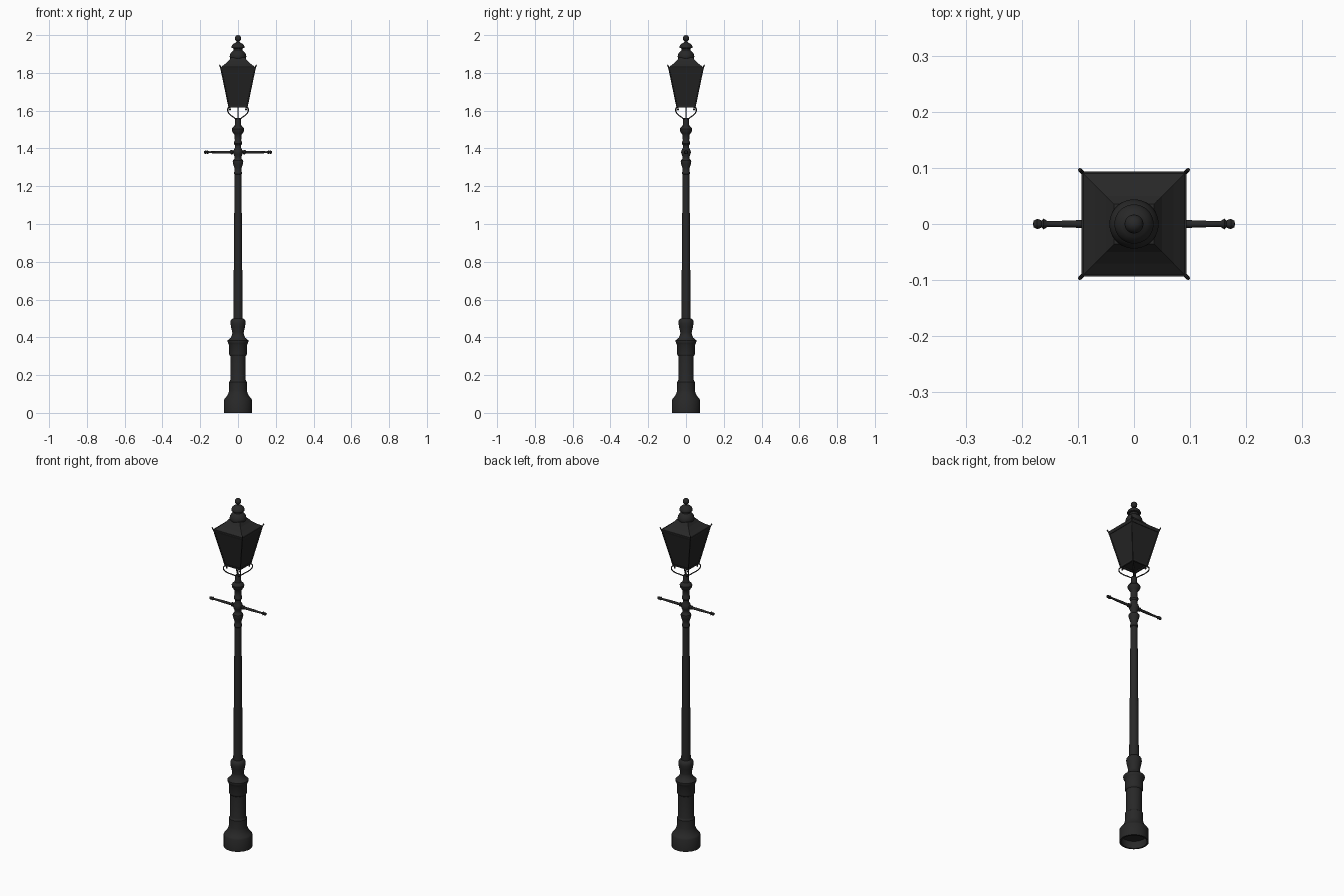
import bpy
import bmesh
from math import pi, cos, sin, radians
from mathutils import Matrix

cube = bpy.data.objects.get("Cube")
if cube:
    bpy.data.objects.remove(cube, do_unlink=True)

MM = 0.001  # profiles are written in thousandths of a unit


def make_material(name, colour):
    mat = bpy.data.materials.new(name)
    mat.use_nodes = True
    mat.diffuse_color = colour
    mat.node_tree.nodes["Principled BSDF"].inputs["Base Color"].default_value = colour
    return mat


iron = make_material("black_iron", (0.021, 0.021, 0.021, 1))
glass = make_material("dark_glass", (0.018, 0.018, 0.018, 1))


def finish(obj, smooth=True):
    bpy.ops.object.select_all(action='DESELECT')
    obj.select_set(True)
    bpy.context.view_layer.objects.active = obj
    if obj.type == 'CURVE':
        bpy.ops.object.convert(target='MESH')
    if smooth:
        bpy.ops.object.shade_smooth_by_angle(angle=radians(35))
    return bpy.context.view_layer.objects.active


def lathe(name, profile, mat=iron, sides=28, closed=False, matrix=None):
    """Turn (radius, height) points around z; four sides make a square part."""
    square = sides == 4
    grow = MM * (2 ** 0.5 if square else 1)
    turn = pi / 4 if square else 0
    bm = bmesh.new()
    rings = []
    for r, z in profile:
        if r == 0:
            rings.append([bm.verts.new((0, 0, z * MM))] * sides)
        else:
            angles = [turn + 2 * pi * i / sides for i in range(sides)]
            rings.append([bm.verts.new((r * grow * cos(a), r * grow * sin(a), z * MM))
                          for a in angles])
    pairs = list(zip(rings, rings[1:]))
    if closed:
        pairs.append((rings[-1], rings[0]))
    for low, high in pairs:
        for i in range(sides):
            j = (i + 1) % sides
            corners = list(dict.fromkeys((low[i], low[j], high[j], high[i])))
            if len(corners) > 2:
                bm.faces.new(corners)
    bmesh.ops.recalc_face_normals(bm, faces=bm.faces)
    if matrix:
        bm.transform(matrix)
    mesh = bpy.data.meshes.new(name)
    bm.to_mesh(mesh)
    bm.free()
    mesh.materials.append(mat)
    obj = bpy.data.objects.new(name, mesh)
    bpy.context.collection.objects.link(obj)
    return finish(obj, not square)


def tube(name, points, radius, smooth_path=True):
    """A round bar swept along points."""
    curve = bpy.data.curves.new(name, 'CURVE')
    curve.dimensions = '3D'
    curve.bevel_depth = radius * MM
    curve.bevel_resolution = 2
    curve.resolution_u = 5
    curve.use_fill_caps = True
    spline = curve.splines.new('BEZIER' if smooth_path else 'POLY')
    knots = spline.bezier_points if smooth_path else spline.points
    knots.add(len(points) - 1)
    for knot, (x, y, z) in zip(knots, points):
        if smooth_path:
            knot.co = (x * MM, y * MM, z * MM)
            knot.handle_left_type = knot.handle_right_type = 'AUTO'
        else:
            knot.co = (x * MM, y * MM, z * MM, 1)
    curve.materials.append(iron)
    obj = bpy.data.objects.new(name, curve)
    bpy.context.collection.objects.link(obj)
    return finish(obj)


def ball(name, x, y, z, radius):
    steps = 8
    profile = [(radius * sin(pi * i / steps) if 0 < i < steps else 0,
                -radius * cos(pi * i / steps)) for i in range(steps + 1)]
    return lathe(name, profile, sides=16,
                 matrix=Matrix.Translation((x * MM, y * MM, z * MM)))


# Hollow plinth and pedestal
lathe("pedestal", [
    (0, 40), (64, 40), (66, 0), (75, 0), (75, 68), (70, 76), (62, 84), (54, 98),
    (50, 108), (47, 118), (47, 164), (43, 169), (41, 175), (41, 300), (46, 306),
    (47, 312), (47, 360), (52, 368), (55, 376), (55, 384), (48, 390), (38, 398),
    (31, 415), (30, 425), (37, 455), (40, 475), (39, 487), (33, 496), (25, 500)])

# Tapered shaft
lathe("shaft", [(25, 498), (23, 700), (18, 1270)], sides=20)

# Turned capital
lathe("capital", [
    (18, 1262), (21, 1266), (21, 1274), (18, 1280), (19, 1295), (25, 1315),
    (28, 1328), (27, 1336), (19, 1344), (17, 1355), (23, 1368), (26, 1380),
    (23, 1392), (17, 1402), (17, 1418), (22, 1425), (22, 1434), (17, 1442),
    (18, 1470), (24, 1480), (32, 1492), (33, 1503), (28, 1511), (18, 1520),
    (16, 1530), (16, 1552), (12, 1560), (0, 1562)], sides=24)

# Ladder rest crossbar
half_bar = [(0, 180), (6, 179), (9, 173), (8, 168), (6, 165), (10, 161),
            (6, 156), (5, 150), (7, 95), (7, 42), (11, 38), (11, 30), (8, 26)]
bar = half_bar + [(r, -x) for r, x in reversed(half_bar)]
lathe("ladder_rest", bar, sides=12,
      matrix=Matrix.Translation((0, 0, 1.38)) @ Matrix.Rotation(pi / 2, 4, 'Y'))

# Supply pipe under the lantern
tube("supply_pipe", [(0, 0, 1555), (0, 0, 1640)], 2.5, False)

# Scrolled cradle arms and lantern corner posts
arm = [(6, 1552), (22, 1564), (43, 1580), (54, 1598), (51, 1615), (43, 1614), (42, 1606)]
for sx, side in ((-1, "right"), (1, "left")):
    for sy, end in ((-1, "front"), (1, "back")):
        tag = end + "_" + side
        tube("cradle_arm_" + tag, [(sx * d, sy * d, z) for d, z in arm], 3.2)
        ball("scroll_tip_" + tag, sx * 42, sy * 42, 1606, 5)
        post = [(48, 1620), (90, 1822), (93, 1832), (97, 1842)]
        tube("corner_post_" + tag, [(sx * d, sy * d, z) for d, z in post], 3.2, False)

# Glazed lantern body and its frame
lathe("lantern_glass", [(0, 1625), (47, 1625), (89, 1823), (0, 1823)], glass, 4)
lathe("bottom_frame", [(41, 1618), (50, 1618), (51, 1627), (41, 1627)],
      sides=4, closed=True)
lathe("top_frame", [(82, 1815), (90, 1815), (94, 1826), (94, 1831), (82, 1831)],
      sides=4, closed=True)

# Flared square roof
lathe("roof", [(93, 1829), (70, 1846), (50, 1864), (36, 1882), (0, 1882)], sides=4)

# Domed vent and finial
lathe("vent", [
    (36, 1868), (43, 1880), (44, 1888), (41, 1900), (35, 1910), (27, 1917),
    (23, 1920), (23, 1930), (35, 1932), (35, 1938), (31, 1947), (23, 1955),
    (13, 1960), (8, 1964), (7, 1972), (0, 1973)])
ball("finial", 0, 0, 1983, 17)
